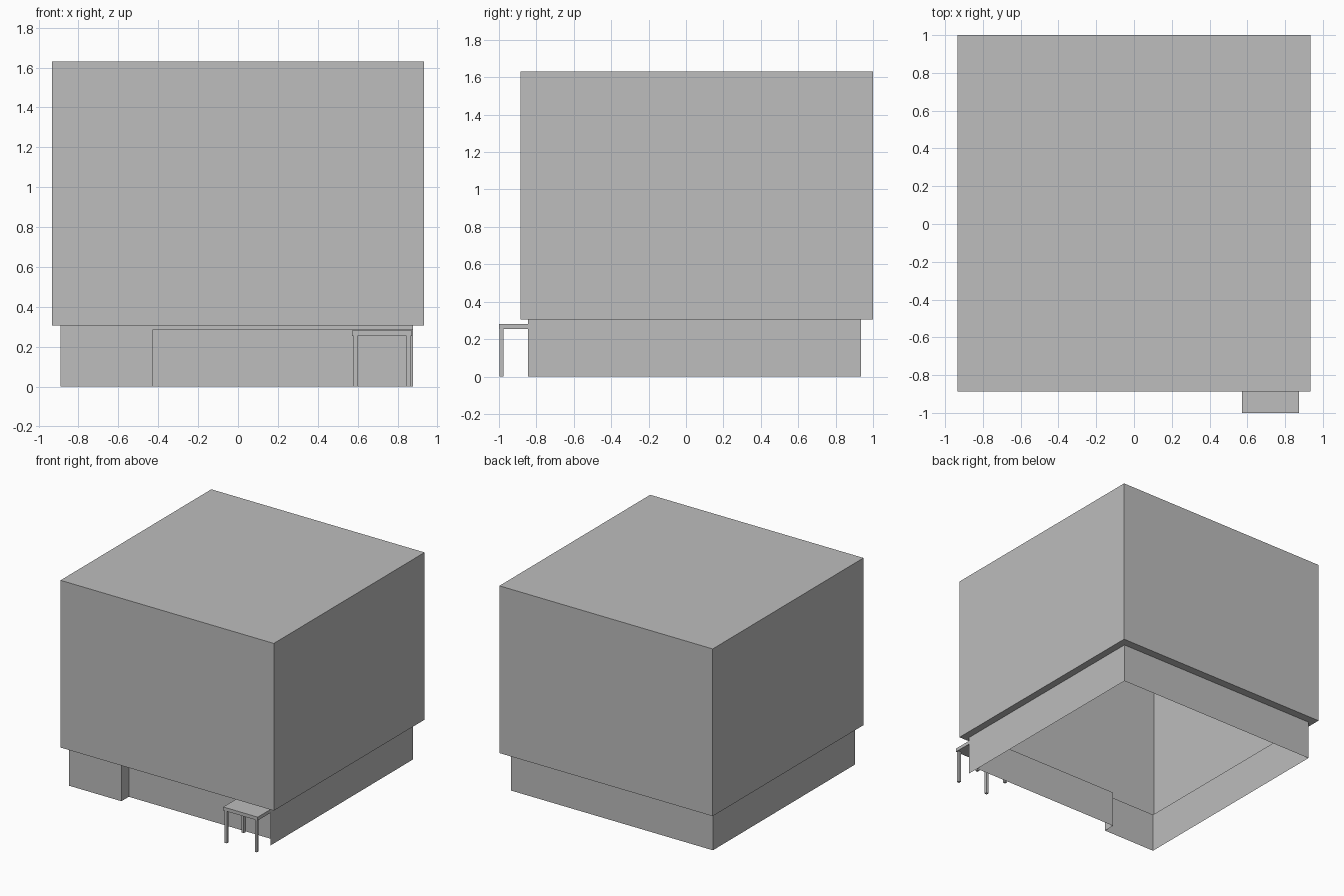
import bpy
import bmesh

if "Cube" in bpy.data.objects:
    bpy.data.objects.remove(bpy.data.objects["Cube"], do_unlink=True)

grey = bpy.data.materials.new("plain_grey")
grey.use_nodes = True
grey_value = (0.51, 0.51, 0.51, 1)
grey.diffuse_color = grey_value
grey.node_tree.nodes["Principled BSDF"].inputs["Base Color"].default_value = grey_value


def finish(bm, name):
    mesh = bpy.data.meshes.new(name)
    bm.to_mesh(mesh)
    bm.free()
    mesh.materials.append(grey)
    obj = bpy.data.objects.new(name, mesh)
    bpy.context.collection.objects.link(obj)
    return obj


def add_face(bm, *points):
    return bm.faces.new([bm.verts.new(p) for p in points])


def add_wall(bm, path, low, high):
    """Upright sheet along a plan path; the outside is on the right."""
    for (ax, ay), (bx, by) in zip(path, path[1:]):
        add_face(bm, (ax, ay, low), (bx, by, low), (bx, by, high), (ax, ay, high))


def rectangle(x0, x1, y0, y1):
    return [(x0, y0), (x1, y0), (x1, y1), (x0, y1)]


def box(name, x0, x1, y0, y1, z0, z1):
    bm = bmesh.new()
    plan = rectangle(x0, x1, y0, y1)
    add_wall(bm, plan + plan[:1], z0, z1)
    add_face(bm, *[(x, y, z1) for x, y in plan])
    add_face(bm, *[(x, y, z0) for x, y in reversed(plan)])
    return finish(bm, name)


# Main dimensions
UPPER = (-0.934, 0.934, -0.886, 1.0)
LEFT, RIGHT, FRONT, BACK = -0.891, 0.877, -0.844, 0.936
EAVE, ROOF = 0.306, 1.63
RECESS_X, RECESS_Y, RECESS_TOP = -0.43, -0.752, 0.283

# Hollow upper storey: walls, flat roof and overhang underside
bm = bmesh.new()
outer = rectangle(*UPPER)
inner = rectangle(LEFT, RIGHT, FRONT, BACK)
add_wall(bm, outer + outer[:1], EAVE, ROOF)
add_face(bm, *[(x, y, ROOF) for x, y in outer])
for i in range(4):
    j = (i + 1) % 4
    add_face(bm, (*outer[j], EAVE), (*outer[i], EAVE), (*inner[i], EAVE), (*inner[j], EAVE))
bmesh.ops.remove_doubles(bm, verts=bm.verts, dist=0.0005)
finish(bm, "upper_storey")

# Open-bottomed ground floor with a recessed front
bm = bmesh.new()
add_wall(bm, [(RIGHT, FRONT), (RIGHT, BACK), (LEFT, BACK), (LEFT, FRONT), (RECESS_X, FRONT)], 0, EAVE)
add_wall(bm, [(RECESS_X, FRONT), (RECESS_X, RECESS_Y), (RIGHT, RECESS_Y)], 0, RECESS_TOP)
add_wall(bm, [(RECESS_X, FRONT), (RIGHT, FRONT)], RECESS_TOP, EAVE)
recess = rectangle(RECESS_X, RIGHT, FRONT, RECESS_Y)
add_face(bm, *[(x, y, RECESS_TOP) for x, y in reversed(recess)])
bmesh.ops.remove_doubles(bm, verts=bm.verts, dist=0.0005)
finish(bm, "ground_floor_walls")

# Small porch canopy on four posts
box("porch_canopy", 0.571, 0.873, -1.0, RECESS_Y, 0.255, 0.282)
for side, x in (("right", 0.58), ("left", 0.845)):
    for end, y in (("front", -0.997), ("back", -0.785)):
        box(f"porch_post_{end}_{side}", x, x + 0.02, y, y + 0.021, 0, 0.255)
